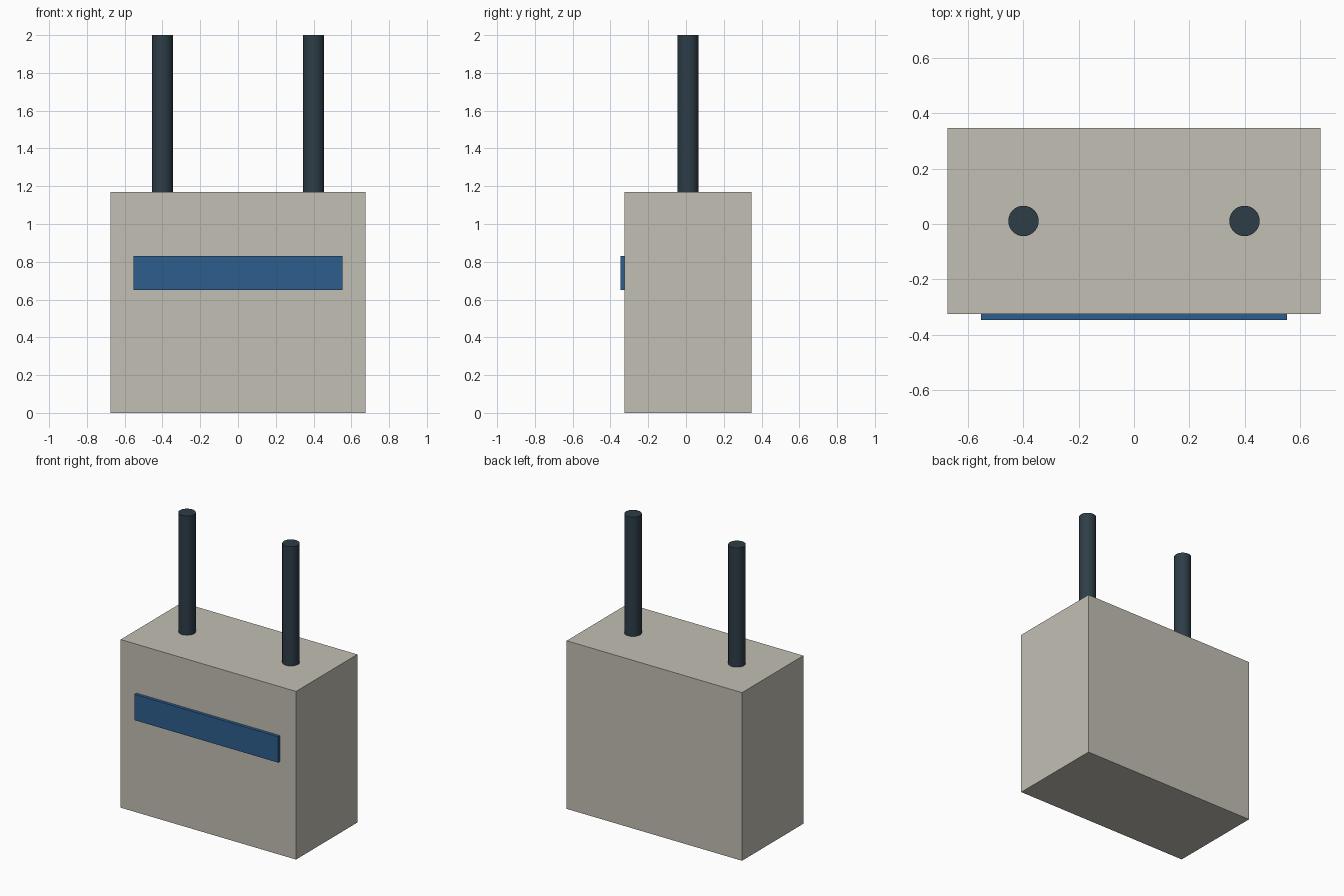
import bpy
import math

default = bpy.data.objects.get("Cube")
if default:
    bpy.data.objects.remove(default, do_unlink=True)


def make_material(name, rgb):
    mat = bpy.data.materials.new(name)
    mat.use_nodes = True
    colour = (*rgb, 1.0)
    mat.diffuse_color = colour
    mat.node_tree.nodes["Principled BSDF"].inputs["Base Color"].default_value = colour
    return mat


def add_box(name, low, high, mat):
    centre = [(a + b) / 2 for a, b in zip(low, high)]
    bpy.ops.mesh.primitive_cube_add(size=1, location=centre)
    box = bpy.context.object
    box.name = name
    box.scale = [b - a for a, b in zip(low, high)]
    bpy.ops.object.transform_apply(location=False, rotation=False, scale=True)
    box.data.materials.append(mat)
    return box


def add_rod(name, x, y, bottom, top, radius, mat):
    bpy.ops.mesh.primitive_cylinder_add(
        vertices=32, radius=radius, depth=top - bottom,
        location=(x, y, (bottom + top) / 2))
    rod = bpy.context.object
    rod.name = name
    rod.data.materials.append(mat)
    bpy.ops.object.shade_smooth_by_angle(angle=math.radians(30))
    return rod


stone = make_material("warm grey", (0.54, 0.52, 0.455))
blue = make_material("blue", (0.026, 0.112, 0.266))
slate = make_material("dark slate", (0.027, 0.047, 0.064))

# Main block
body_front, body_back, body_top = -0.326, 0.348, 1.17
add_box("body", (-0.675, body_front, 0), (0.675, body_back, body_top), stone)

# Raised band on the front
add_box("front_band", (-0.553, -0.348, 0.65), (0.553, body_front, 0.83), blue)

# Pair of upright rods on the top
rod_y = (body_front + body_back) / 2
for side, sign in (("left", 1), ("right", -1)):
    add_rod(side + "_rod", sign * 0.4, rod_y, body_top, 2.0, 0.055, slate)
